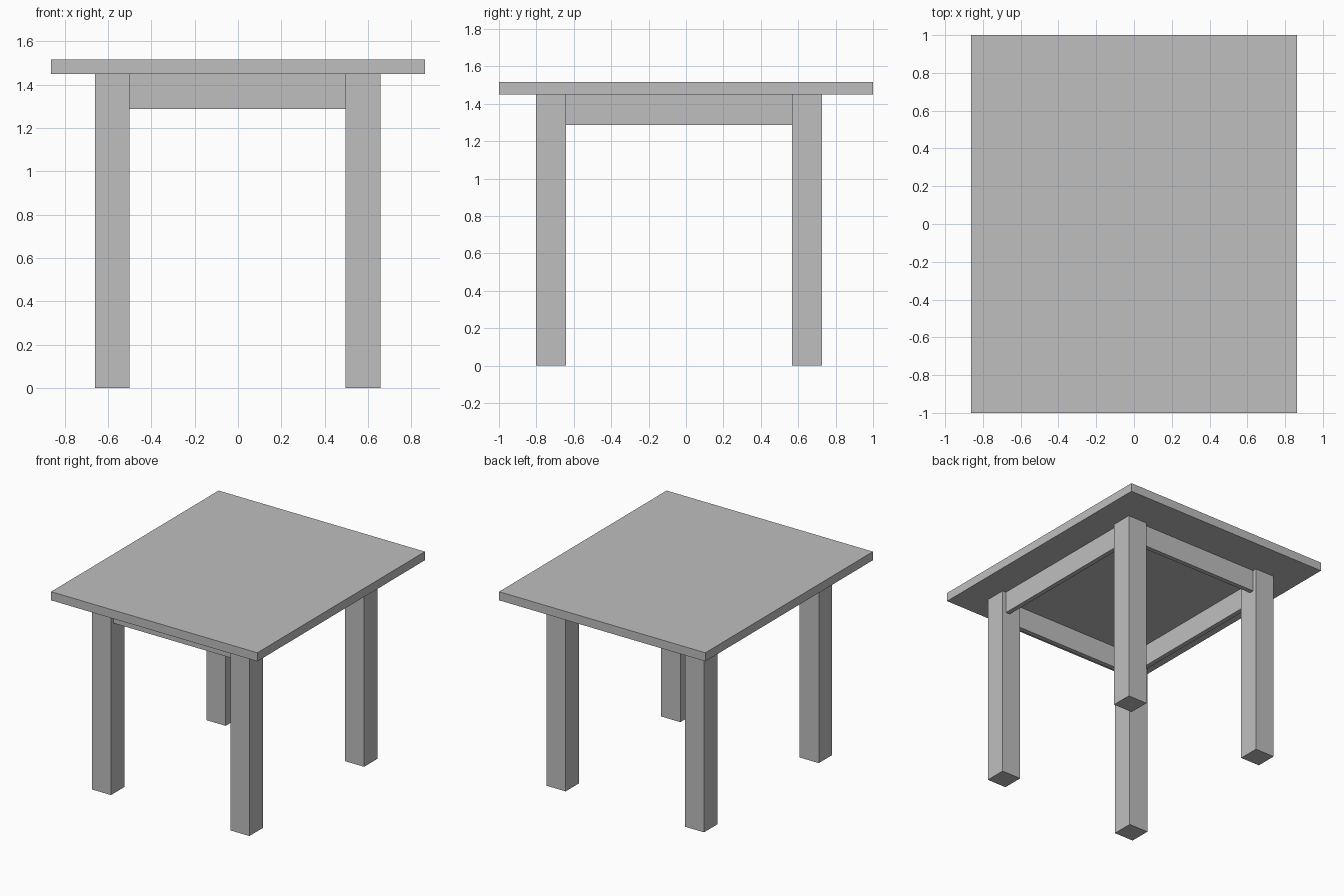
import bpy
import bmesh
from mathutils import Matrix, Vector

cube = bpy.data.objects.get("Cube")
if cube:
    bpy.data.objects.remove(cube, do_unlink=True)

# Single plain grey
grey = bpy.data.materials.new("plain_grey")
grey.use_nodes = True
colour = (0.52, 0.52, 0.52, 1.0)
grey.diffuse_color = colour
grey.node_tree.nodes["Principled BSDF"].inputs["Base Color"].default_value = colour


def box(name, low, high):
    """Axis-aligned box between two corners."""
    low, high = Vector(low), Vector(high)
    bm = bmesh.new()
    bmesh.ops.create_cube(bm, size=1.0, matrix=Matrix.Diagonal((*(high - low), 1.0)))
    mesh = bpy.data.meshes.new(name)
    bm.to_mesh(mesh)
    bm.free()
    mesh.materials.append(grey)
    obj = bpy.data.objects.new(name, mesh)
    obj.location = (low + high) / 2
    bpy.context.collection.objects.link(obj)
    return obj


TOP, UNDER, RAIL_BOTTOM = 1.515, 1.45, 1.287
LEG, INSET, RAIL = 0.16, 0.03, 0.035
X0, X1 = -0.66, 0.657    # outer faces of the leg frame
Y0, Y1 = -0.802, 0.727

# Tabletop
box("tabletop", (-0.862, -1, UNDER), (0.862, 1, TOP))

# Four square legs
for side, x in (("right", X0), ("left", X1 - LEG)):
    for end, y in (("front", Y0), ("back", Y1 - LEG)):
        box(f"{end}_{side}_leg", (x, y, 0), (x + LEG, y + LEG, UNDER))

# Thin aprons between the legs, set slightly in from the outer faces
for end, y in (("front", Y0 + INSET), ("back", Y1 - INSET - RAIL)):
    box(f"{end}_apron", (X0 + LEG, y, RAIL_BOTTOM), (X1 - LEG, y + RAIL, UNDER))
for side, x in (("right", X0 + INSET), ("left", X1 - INSET - RAIL)):
    box(f"{side}_apron", (x, Y0 + LEG, RAIL_BOTTOM), (x + RAIL, Y1 - LEG, UNDER))
